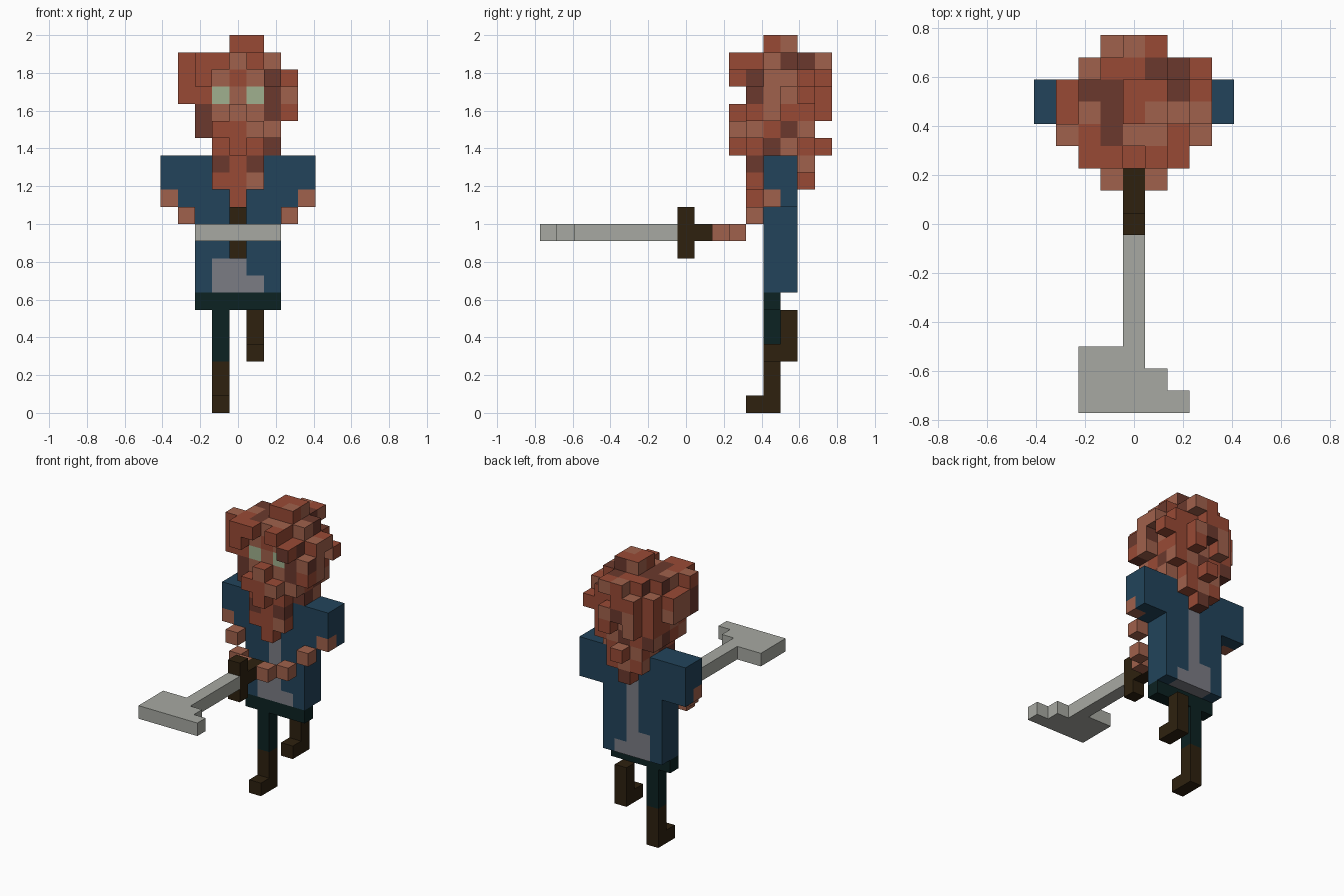
import bpy, bmesh, random
from mathutils import Vector

if "Cube" in bpy.data.objects:
    bpy.data.objects.remove(bpy.data.objects["Cube"])

U = 1 / 11          # one cube: 22 cubes make the 2-unit height
random.seed(4)


def material(name, *rgb):
    m = bpy.data.materials.new(name)
    lin = [((c / 255 + 0.055) / 1.055) ** 2.4 for c in rgb]
    m.diffuse_color = (*lin, 1)
    m.use_nodes = True
    m.node_tree.nodes["Principled BSDF"].inputs["Base Color"].default_value = m.diffuse_color
    return m


RED = material("red_hair", 153, 74, 53)
LIGHT = material("light_skin", 160, 97, 76)
DARK = material("dark_hair", 107, 57, 45)
EYE = material("pale_green_eye", 160, 176, 142)
BLUE = material("blue_coat", 34, 68, 91)
TRIM = material("grey_trim", 123, 124, 132)
STEEL = material("pale_steel", 167, 169, 162)
GREEN = material("dark_green_trousers", 12, 34, 34)
BROWN = material("dark_brown_leather", 46, 33, 15)


def block(x0, x1, y0, y1, z0, z1):
    """Set of cube cells, inclusive ranges, x and y centred on 0."""
    return {(x, y, z) for x in range(x0, x1 + 1)
            for y in range(y0, y1 + 1) for z in range(z0, z1 + 1)}


def mirror(cells):
    return cells | {(-x, y, z) for x, y, z in cells}


DIRS = [(1, 0, 0), (-1, 0, 0), (0, 1, 0), (0, -1, 0), (0, 0, 1), (0, 0, -1)]


def build(name, cells, mats, rule=lambda c, d: 0):
    """Skin the outside of a set of cells; rule(cell, direction) picks the colour."""
    bm = bmesh.new()
    for c in sorted(cells):
        for d in DIRS:
            if tuple(a + b for a, b in zip(c, d)) in cells:
                continue
            n = Vector(d)
            a = Vector((abs(d[1]) + abs(d[2]), abs(d[0]), 0))
            if d[0]:
                a = Vector((0, 1, 0))
            else:
                a = Vector((1, 0, 0))
            b = n.cross(a)
            mid = Vector((c[0], c[1], c[2] + 0.5)) + n / 2
            pts = [mid + (a * s + b * t) / 2
                   for s, t in ((-1, -1), (1, -1), (1, 1), (-1, 1))]
            f = bm.faces.new([bm.verts.new(p * U) for p in pts])
            f.material_index = rule(c, d)
    bmesh.ops.remove_doubles(bm, verts=bm.verts, dist=1e-4)
    me = bpy.data.meshes.new(name)
    bm.to_mesh(me)
    bm.free()
    for m in mats:
        me.materials.append(m)
    ob = bpy.data.objects.new(name, me)
    bpy.context.collection.objects.link(ob)
    return ob


# Legs: left one standing, right one lifted behind
build("left_leg", block(-1, -1, 5, 5, 0, 5) | {(-1, 4, 0)}, [BROWN, GREEN],
      lambda c, d: int(c[2] > 2))
build("right_leg", block(1, 1, 6, 6, 3, 5) | {(1, 5, 3)}, [BROWN])
build("hips", block(-2, 2, 5, 5, 6, 6), [GREEN])

# Coat with sleeves and a grey centre strip that widens at the hem
trim = block(0, 0, 5, 6, 7, 14) | block(-1, 1, 5, 6, 7, 7) | block(-1, -1, 5, 6, 8, 8)
coat = block(-2, 2, 5, 6, 7, 14) | mirror(block(3, 4, 5, 6, 12, 14))
coat -= mirror({(4, 5, 12)})
build("coat", coat, [BLUE, TRIM],
      lambda c, d: int(c in trim and d[2] != 1))

# Forearms stepping forward to the grip
build("forearms", mirror({(4, 5, 12), (3, 4, 11), (2, 3, 10), (1, 2, 10)}), [LIGHT])

# Weapon: grip, guard and broad-ended blade
build("grip_and_guard", block(0, 0, 0, 2, 10, 10) | block(0, 0, 0, 0, 9, 11), [BROWN])
build("blade", block(0, 0, -8, -1, 10, 10) | block(-2, 0, -8, -6, 10, 10)
      | block(1, 1, -8, -7, 10, 10) | {(2, -8, 10)}, [STEEL])

# Head: core with shaggy tufts of hair and a pointed beard
head = block(-2, 2, 4, 7, 16, 20) | block(-1, 1, 4, 7, 15, 15)
for x, y in ((-2, 7), (2, 7)):
    head -= block(x, x, y, y, 20, 20)
head -= block(2, 2, 4, 4, 20, 20)
tufts = [
    (0, 1, 5, 6, 21, 21),                                  # crown
    (-3, -3, 4, 4, 19, 20), (-3, -3, 5, 6, 18, 19),        # left side
    (-3, -3, 4, 4, 18, 18),
    (3, 3, 4, 5, 18, 18), (3, 3, 5, 6, 19, 19),            # right side
    (3, 3, 4, 5, 17, 17), (3, 3, 7, 7, 18, 18),
    (-2, -1, 3, 3, 20, 20), (-2, -2, 3, 3, 19, 19),        # fringe
    (1, 1, 3, 3, 20, 20), (2, 2, 3, 3, 19, 19),
    (0, 0, 3, 3, 17, 17), (-1, 1, 3, 3, 16, 16),           # nose and moustache
    (0, 0, 3, 3, 15, 15), (2, 2, 5, 6, 15, 15),
    (0, 1, 8, 8, 20, 20), (-1, 0, 8, 8, 18, 19),           # back of head
    (1, 1, 8, 8, 17, 18), (-1, -1, 8, 8, 17, 17), (0, 0, 8, 8, 15, 15),
    (-1, 1, 4, 7, 14, 14), (0, 0, 7, 7, 13, 13),           # nape
    (-1, 1, 4, 4, 13, 14), (0, 0, 4, 4, 12, 12),           # beard
]
for t in tufts:
    head |= block(*t)

# Hair colour patches seen from the front, side and top (r red, l light, d dark, e eye)
FRONT = ("rrrrrrr rrrlrlr rrlrldr rreledl rdllldr "
         "rdrrlld rrrrrdr rrdrdrr rrrrlrr rrrrrrr").split()
SIDE = ("rrrlrr rrlddl rdllrr ddllrr rrlrrr "
        "llrdlr rrdlrr rdrrlr rrrrrr rrrrrr").split()
TOP = "rrllrrr rlrrddr rddrrdr rldrlll lrdllrl rrrrrrr".split()
shade = {c: random.choice("rrrlld") for c in sorted(head)}


def hair(c, d):
    x, y, z = c
    if d[1] == -1:
        key = FRONT[21 - z][x + 3]
    elif d[0]:
        key = SIDE[21 - z][y - 3]
    elif d[2] == 1:
        key = TOP[8 - y][x + 3]
    else:
        key = shade[c]
    return "rlde".index(key)


build("head_and_hair", head, [RED, LIGHT, DARK, EYE], hair)
